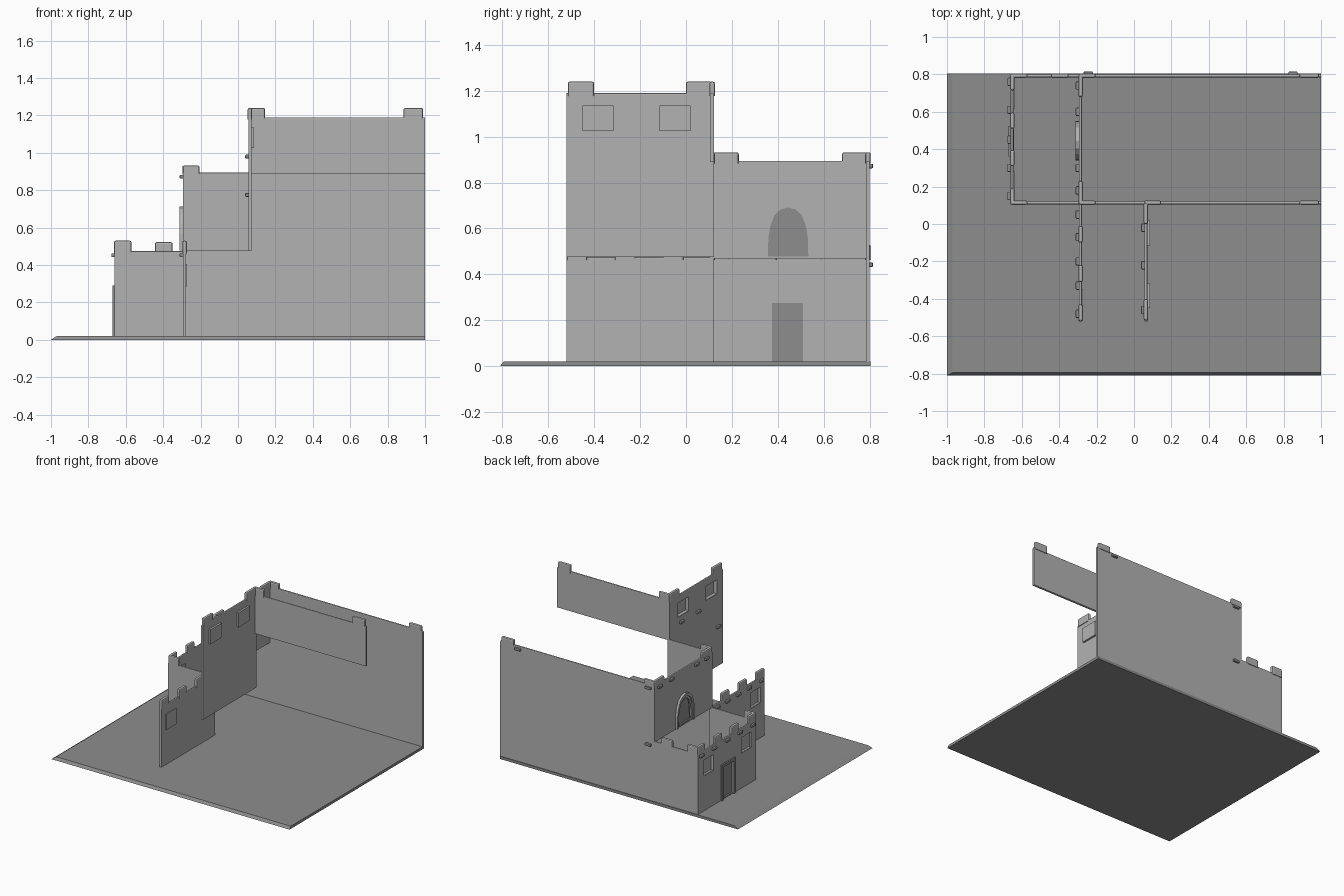
import bpy, bmesh, math

if "Cube" in bpy.data.objects:
    bpy.data.objects.remove(bpy.data.objects["Cube"])

T = 0.016          # wall thickness
XL, XM, XU = -0.66, -0.295, 0.055   # outer x of low, middle and upper walls
YF, YB, YE = 0.105, 0.80, -0.52     # front return, back wall, open front end


def grey(name, v):
    m = bpy.data.materials.new(name)
    m.diffuse_color = (v, v, v, 1)
    m.use_nodes = True
    m.node_tree.nodes["Principled BSDF"].inputs["Base Color"].default_value = m.diffuse_color
    return m


PLASTER, EARTH, WOOD = grey("plaster", 0.45), grey("earth", 0.27), grey("wood", 0.27)


def link(name, bm, mat):
    me = bpy.data.meshes.new(name)
    bmesh.ops.recalc_face_normals(bm, faces=bm.faces)
    bm.to_mesh(me)
    bm.free()
    me.materials.append(mat)
    ob = bpy.data.objects.new(name, me)
    bpy.context.collection.objects.link(ob)
    return ob


def box(name, lo, hi, bevel=0.0, pick=None, mat=PLASTER):
    bm = bmesh.new()
    bmesh.ops.create_cube(bm, size=1)
    for v in bm.verts:
        v.co = [(a + b) / 2 + c * (b - a) for a, b, c in zip(lo, hi, v.co)]
    if bevel:
        edges = [e for e in bm.edges if pick is None or pick(e)]
        bmesh.ops.bevel(bm, geom=edges, offset=bevel, segments=2, profile=0.5, affect='EDGES')
    return link(name, bm, mat)


def wall(name, x0, x1, y0, y1, z0, z1):
    # long top edges are softened
    alongx = (x1 - x0) > (y1 - y0)

    def top_long(e):
        a, b = e.verts[0].co, e.verts[1].co
        d = b - a
        return min(a.z, b.z) > z1 - 1e-4 and (abs(d.x) > 0.1 if alongx else abs(d.y) > 0.1)
    return box(name, (x0, y0, z0), (x1, y1, z1), 0.006, top_long)


def prism(name, prof, x0, x1, hole=None, mat=PLASTER):
    # (y, z) outline extruded along x; with hole it becomes an open band
    bm = bmesh.new()
    if hole:
        rings = [[bm.verts.new((x, y, z)) for y, z in p] for x, p in
                 ((x0, prof), (x1, prof), (x1, hole), (x0, hole))]
        for k in range(4):
            a, b = rings[k], rings[(k + 1) % 4]
            for i in range(len(prof) - 1):
                bm.faces.new((a[i], a[i + 1], b[i + 1], b[i]))
        for i in (0, -1):
            bm.faces.new([r[i] for r in rings])
    else:
        f = bm.faces.new([bm.verts.new((x0, y, z)) for y, z in prof])
        r = bmesh.ops.extrude_face_region(bm, geom=[f])
        for v in r['geom']:
            if isinstance(v, bmesh.types.BMVert):
                v.co.x = x1
    return link(name, bm, mat)


def niche(name, host, prof, x, depth, mat=PLASTER):
    # cut the opening, then line it with a thin recess that shows on the inside
    cut = prism(name + "_cutter", prof, x - 0.05, x + 0.05)
    cut.hide_render = True
    cut.hide_viewport = True
    m = host.modifiers.new("opening", 'BOOLEAN')
    m.object = cut
    m.solver = 'EXACT'
    prism(name + "_back", prof, x + depth - 0.004, x + depth, mat=mat)
    cy = sum(p[0] for p in prof) / len(prof)
    cz = sum(p[1] for p in prof) / len(prof)
    inner = [(cy + (y - cy) * 0.95, cz + (z - cz) * 0.95) for y, z in prof]
    prism(name + "_lining", prof + prof[:1], x + 0.002, x + depth - .001, inner + inner[:1], mat=mat)


def rect(y0, y1, z0, z1):
    return [(y0, z0), (y1, z0), (y1, z1), (y0, z1)]


# ground slab with sloped front and left edges
bm = bmesh.new()
rows = [[bm.verts.new(c) for c in ((-1, -.81, z), (1, -.81, z), (1, .805, z), (-1, .805, z))] for z in (0, .02)]
for v in rows[1]:
    v.co.x += 0.03 if v.co.x < 0 else 0
    v.co.y += 0.015 if v.co.y < 0 else 0
bm.faces.new(rows[0])
bm.faces.new(rows[1])
for i in range(4):
    j = (i + 1) % 4
    bm.faces.new((rows[0][i], rows[0][j], rows[1][j], rows[1][i]))
link("ground", bm, EARTH)

# low storey walls
low_left = wall("low_left_wall", XL, XL + T, YF, YB, 0.005, 0.475)
wall("low_front_wall", XL, XM + T, YF, YF + T, 0.005, 0.475)
low_near = wall("low_near_wall", XM, XM + T, YE, YF + T, 0.005, 0.475)
wall("low_back_wall", XL, XM + T, YB - T, YB, 0.005, 0.475)
# middle storey walls
mid_left = wall("middle_left_wall", XM, XM + T, YF, YB, 0.47, 0.895)
wall("middle_front_wall", XM, XU + T, YF, YF + T, 0.475, 0.895)
wall("main_back_wall", XM, 1, YB - T, YB, 0.005, 0.895)
# upper storey walls
up_left = wall("upper_left_wall", XU, XU + T, YE, YF + T, 0.475, 1.19)
wall("upper_back_wall", XU, 1, YF, YF + T, 0.89, 1.19)

# square windows
for i, (y0, y1) in enumerate(((.155, .28), (.615, .735))):
    niche(f"low_window_{i}", low_left, rect(y0, y1, .285, .405), XL, .022)
niche("near_window", low_near, rect(-.47, -.35, .285, .405), XM, .022)
for i, (y0, y1) in enumerate(((-.45, -.315), (-.115, .02))):
    niche(f"upper_window_{i}", up_left, rect(y0, y1, 1.025, 1.135), XU, .03)

# doorway with frame
niche("door", low_left, rect(.375, .51, .02, .275), XL, .018, WOOD)
prism("door_frame", [(.36, .02), (.36, .29), (.525, .29), (.525, .02)], XL - .01, XL + .004,
      [(.38, .02), (.38, .27), (.505, .27), (.505, .02)], WOOD)


# pointed archway with two stepped bands
def arch(w, h):
    half = [(1, 0), (.98, .38), (.88, .62), (.68, .84), (.4, .95), (0, 1)]
    pts = [(.445 + w * a, .477 + h * b) for a, b in half]
    return pts + [(.89 - y, z) for y, z in pts[-2::-1]]


niche("arch", mid_left, arch(.088, .215), XM, .018, WOOD)
prism("arch_outer_band", arch(.105, .235), XM - .018, XM + .004, arch(.09, .213))
prism("arch_inner_band", arch(.09, .213), XM - .008, XM + .004, arch(.075, .195))

# parapet blocks standing on the wall tops
M = 0.024


def block(x0, x1, y0, y1, z, h):
    box("parapet_block", (x0, y0, z - .012), (x1, y1, z + h), .009,
        lambda e: max(v.co.z for v in e.verts) > z + h - 1e-4)


def block_y(x, y0, y1, z, h):
    block(x - .003, x - .003 + M, y0, y1, z, h)


for y in (.105, .31, .51, .715):
    block_y(XL, y, y + .085, .475, .055)
for y in (-.52, -.31, -.10):
    block_y(XM, y, y + .09, .475, .055)
for y in (.12, .68):
    block_y(XM, y - (.015 if y < .5 else 0), y + .11 + (.01 if y > .5 else 0), .895, .037)
for y in (-.515, .0):
    block_y(XU, y, y + .115, 1.19, .05)
# blocks running along x: (x0, x1, front y, base z, height)
for x0, x1, y, z, h in ((XL, -.57, YF, .475, .055), (XL, -.57, YB - T, .475, .055),
                        (-.445, -.35, YB - T, .475, .047),
                        (XM, -.205, YF, .895, .037), (XM, -.205, YB - T, .895, .037),
                        (.885, .99, YB - T, .895, .037),
                        (XU, .145, YF, 1.19, .05), (.885, .99, YF, 1.19, .05)):
    block(x0, x1, y - .003, y + M - .003, z, h)

# beam ends poking out of the walls
for x, z, ys in ((XL, .452, (.15, .30, .45, .61, .76)), (XM, .452, (.05, -.07, -.20, -.33, -.48)),
                 (XM, .872, (.18, .30, .60, .74)), (XU, .98, (-.22, -.02)), (XU, .775, (-.46,))):
    for y in ys:
        box("beam_end", (x - .017, y - .022, z - .01), (x + .006, y + .022, z + .01), .005, mat=WOOD)
for x, z in ((-.245, .872), (.85, .872), (-.245, .442)):
    box("beam_end", (x - .025, YB - .006, z - .01), (x + .025, YB + .015, z + .01), .005, mat=WOOD)
